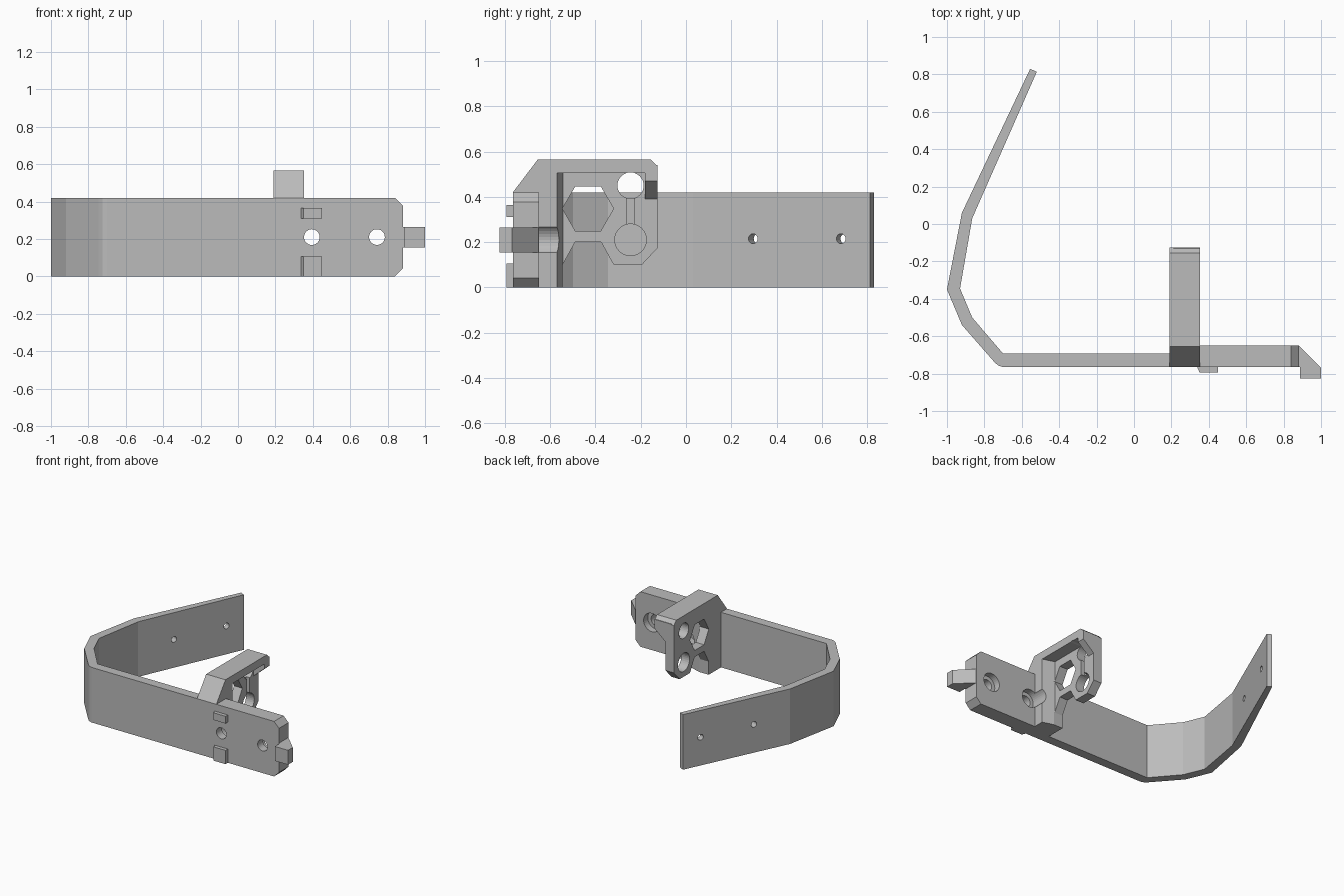
import bpy, bmesh, math
from mathutils import Vector

cube = bpy.data.objects.get("Cube")
if cube:
    bpy.data.objects.remove(cube)

grey = bpy.data.materials.new("light_grey")
grey.use_nodes = True
grey.diffuse_color = (0.5, 0.5, 0.5, 1)
grey.node_tree.nodes["Principled BSDF"].inputs["Base Color"].default_value = (0.5, 0.5, 0.5, 1)


def prism(name, points, axis, start, end):
    """Extrude a flat outline along a world axis; outline keeps the other two axes in order."""
    bm = bmesh.new()
    verts = []
    for a, b in points:
        co = [a, b]
        co.insert("xyz".index(axis), start)
        verts.append(bm.verts.new(co))
    face = bm.faces.new(verts)
    moved = bmesh.ops.extrude_face_region(bm, geom=[face])["geom"]
    shift = Vector([end - start if c == axis else 0 for c in "xyz"])
    bmesh.ops.translate(bm, vec=shift, verts=[g for g in moved if isinstance(g, bmesh.types.BMVert)])
    bmesh.ops.recalc_face_normals(bm, faces=bm.faces)
    mesh = bpy.data.meshes.new(name)
    bm.to_mesh(mesh)
    bm.free()
    mesh.materials.append(grey)
    obj = bpy.data.objects.new(name, mesh)
    bpy.context.collection.objects.link(obj)
    return obj


def ngon(a, b, radius, sides=32):
    return [(a + radius * math.cos(math.tau * i / sides), b + radius * math.sin(math.tau * i / sides))
            for i in range(sides)]


def combine(obj, tool, operation="DIFFERENCE"):
    """Apply a boolean and discard the tool."""
    mod = obj.modifiers.new("boolean", "BOOLEAN")
    mod.operation, mod.object, mod.solver = operation, tool, "EXACT"
    bpy.context.view_layer.update()
    result = obj.evaluated_get(bpy.context.evaluated_depsgraph_get())
    mesh = bpy.data.meshes.new_from_object(result)
    obj.modifiers.clear()
    obj.data = mesh
    bpy.data.objects.remove(tool)


HEIGHT, FRONT, BACK = 0.42, -0.765, -0.65
INNER, OUTER, WEB = 0.19, 0.353, 0.26

# Curved strap
strap = prism("strap", [
    (INNER, FRONT), (-0.70, FRONT), (-0.725, -0.757), (-0.745, -0.74), (-0.92, -0.54),
    (-1.0, -0.35), (-0.92, 0.06), (-0.555, 0.83), (-0.52, 0.813), (-0.865, 0.03),
    (-0.93, -0.345), (-0.865, -0.50), (-0.70, -0.693), (INNER, -0.693)], "z", 0, HEIGHT)
for x, y in ((-0.767, 0.305), (-0.588, 0.69)):
    drill = prism("drill", ngon(0, 0, 0.022, 20), "x", -0.1, 0.1)
    drill.rotation_euler.z = math.radians(-25)
    drill.location = (x, y, 0.215)
    combine(strap, drill)

# Thick mounting plate with clipped end corners
plate = prism("mounting_plate", [
    (OUTER, 0), (0.84, 0), (0.882, 0.042), (0.882, HEIGHT - 0.042), (0.84, HEIGHT), (OUTER, HEIGHT)],
    "y", FRONT, BACK)

# Side bracket
bracket = prism("side_bracket", [
    (FRONT, 0), (FRONT, HEIGHT), (-0.655, 0.565), (-0.155, 0.565), (-0.125, 0.535),
    (-0.125, 0.175), (-0.195, 0.10), (-0.32, 0.10), (-0.375, 0.20), (-0.49, 0.20),
    (-0.545, 0.10), (-0.545, 0)], "x", INNER, OUTER)
combine(bracket, prism("pocket", [(WEB, -0.543), (0.37, -0.575), (0.37, 0), (WEB, 0)], "z", -0.1, 0.505))
combine(bracket, prism("lip", [
    (INNER + 0.02, 0.54), (OUTER, 0.54), (OUTER, 0.47), (WEB, 0.39), (INNER + 0.02, 0.39)],
    "y", -0.182, -0.125), "UNION")
combine(bracket, prism("hex_cut", ngon(-0.433, 0.348, 0.113, 6), "x", 0.1, 0.4))
for z, radius in ((0.45, 0.058), (0.21, 0.07)):
    combine(bracket, prism("round_cut", ngon(-0.245, z, radius), "x", 0.1, 0.4))
combine(bracket, prism("groove", [(-0.26, 0.25), (-0.23, 0.25), (-0.23, 0.42), (-0.26, 0.42)],
                       "x", WEB - 0.03, 0.3))

# Screw holes with counterbores at the back
for x in (0.395, 0.743):
    for part in (plate, bracket) if x < 0.5 else (plate,):
        combine(part, prism("bore", ngon(x, 0.21, 0.07), "y", -0.70, -0.4))
    combine(plate, prism("screw_hole", ngon(x, 0.21, 0.042), "y", -0.9, -0.6))

# End hook
prism("end_hook", [(0.88, BACK), (1.0, -0.768), (1.0, -0.825), (0.888, -0.825), (0.888, FRONT), (0.88, FRONT)],
      "z", 0.155, 0.265)

# Front locating pads
for name, low, high in (("lower_pad", 0, 0.105), ("upper_pad", 0.31, 0.365)):
    prism(name, [(0.338, FRONT), (0.35, -0.793), (0.45, -0.793), (0.45, FRONT)], "z", low, high)
